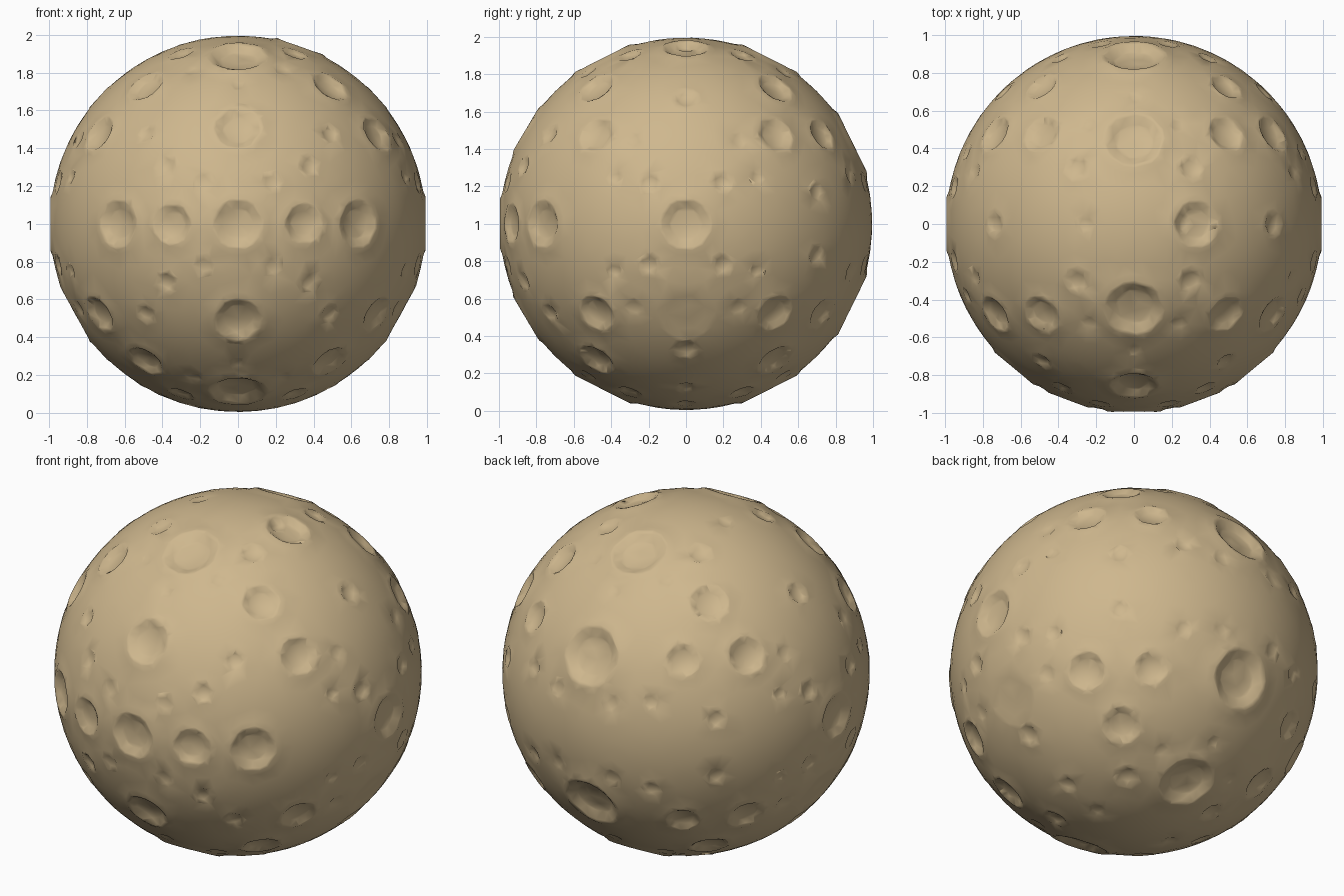
import bpy, bmesh, math
from mathutils import Vector, kdtree
from itertools import product

if "Cube" in bpy.data.objects:
    bpy.data.objects.remove(bpy.data.objects["Cube"])

# Craters: (direction, radius, depth factor), spread by mirroring
craters = {}


def crater(x, y, z, r, mirror="xyz", depth=0.22):
    """Register a crater and its reflections across the named axes."""
    signs = [(1, -1) if a in mirror else (1,) for a in "xyz"]
    for sx, sy, sz in product(*signs):
        d = Vector((x * sx, y * sy, z * sz)).normalized()
        craters[tuple(round(c, 3) + 0.0 for c in d)] = (r, depth)


# front equator row and the two side craters
crater(0, -1, 0, .122, "")
crater(.35, -.94, 0, .10, "x")
crater(.64, -.77, 0, .118, "x")
crater(1, 0, 0, .125, "x")
# large craters on the middle meridian
crater(0, -.86, .51, .118, "z")
crater(0, .90, .44, .155, "z")
crater(0, .45, .89, .145)
crater(.33, 0, .94, .115, "")
# large craters around the diagonals
crater(.74, .48, .48, .098)
crater(.49, .48, .73, .098)
crater(.49, .73, .48, .085, "xz")
# small craters
crater(.49, -.73, .48, .052, "xz")
crater(.38, -.87, .31, .053, "xz")
crater(.39, .88, .26, .048, "xz")
crater(.18, .96, .225, .053, depth=.15)
crater(.89, .38, .25, .042)
crater(.955, .195, .22, .055)
crater(.85, .28, .45, .050, depth=.15)
crater(.69, .70, .17, .052, "xz")
crater(.30, .30, .90, .062)
crater(.24, .53, .82, .048, depth=.15)
crater(.74, 0, .67, .060)
crater(0, .67, .74, .042, depth=.15)
crater(.26, 0, .97, .048, "xz", depth=.15)
crater(.47, 0, -.88, .052, "x")
crater(.87, 0, -.48, .15, "x", depth=.06)


def smooth(t):
    t = min(max(t, 0), 1)
    return t * t * (3 - 2 * t)


def profile(t):
    """Bowl with a flat floor and steep wall, low rim fading outwards."""
    bowl = -(1 - smooth((t - .62) / .42))
    rim = math.exp(-((t - 1.12) / .17) ** 2)
    return bowl, rim


# Rocky ball
bm = bmesh.new()
bmesh.ops.create_icosphere(bm, subdivisions=7, radius=1)
bm.verts.ensure_lookup_table()
tree = kdtree.KDTree(len(bm.verts))
for v in bm.verts:
    tree.insert(v.co, v.index)
tree.balance()

# Press the craters in along the surface normal
height = [0.0] * len(bm.verts)
for d, (r, depth) in craters.items():
    for co, i, dist in tree.find_range(Vector(d), r * 1.6):
        bowl, rim = profile(dist / r)
        height[i] += r * depth * (bowl + .3 * rim)
for v in bm.verts:
    v.co *= .995 + height[v.index]
    v.co.z += 1

mesh = bpy.data.meshes.new("cratered_ball")
bm.to_mesh(mesh)
bm.free()
ball = bpy.data.objects.new("cratered_ball", mesh)
bpy.context.collection.objects.link(ball)
for p in mesh.polygons:
    p.use_smooth = True

# Coarsen the plain areas while keeping the craters
dec = ball.modifiers.new("coarsen", 'DECIMATE')
dec.ratio = .12

# Colour
mat = bpy.data.materials.new("sandy tan")
mat.diffuse_color = (.62, .475, .27, 1)
mat.use_nodes = True
mat.node_tree.nodes["Principled BSDF"].inputs["Base Color"].default_value = mat.diffuse_color
mesh.materials.append(mat)
